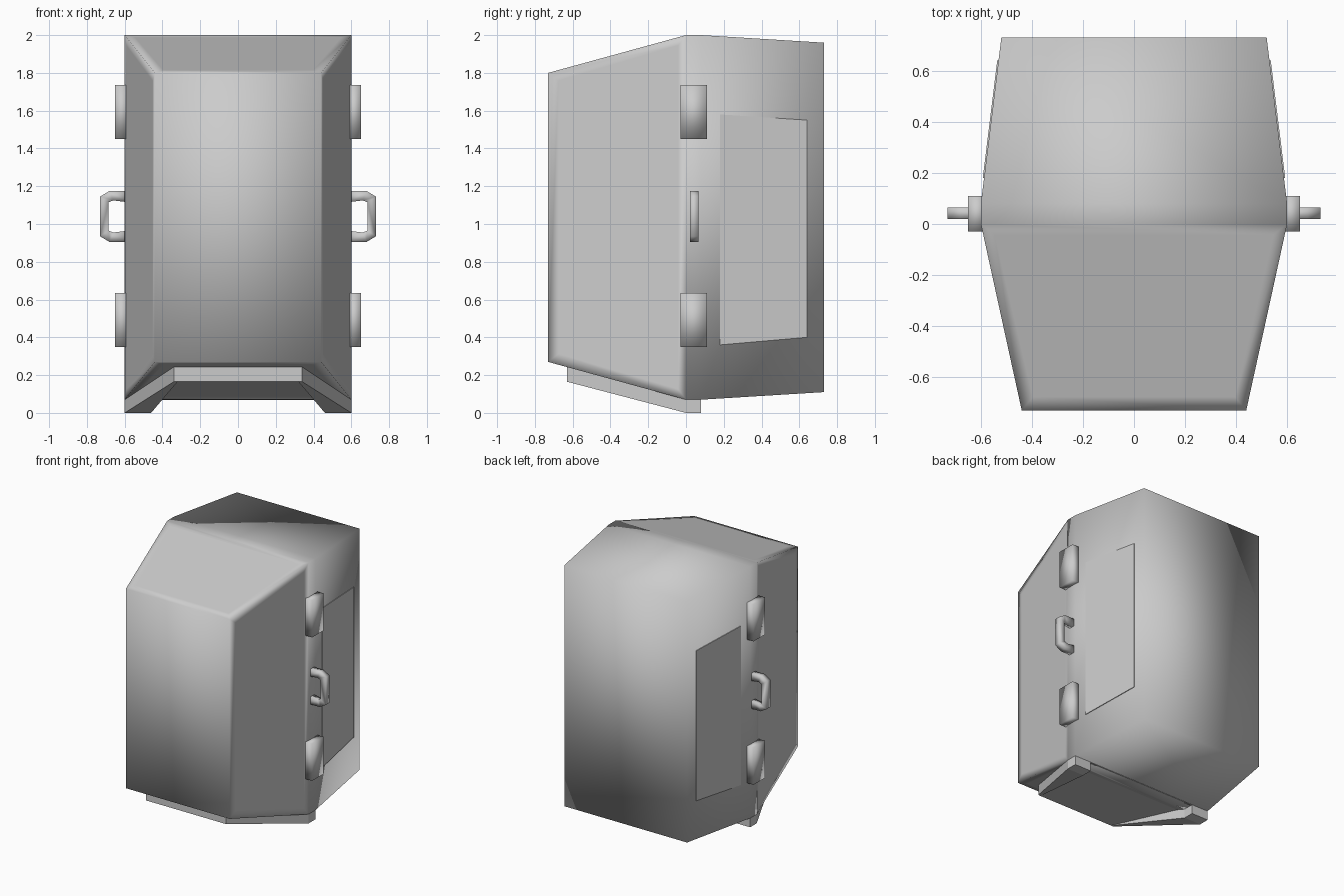
import bpy, bmesh
from mathutils import Vector

cube = bpy.data.objects.get("Cube")
if cube:
    bpy.data.objects.remove(cube, do_unlink=True)

grey = bpy.data.materials.new("plain_grey")
grey.use_nodes = True
COLOUR = (0.6, 0.6, 0.6, 1)
grey.diffuse_color = COLOUR
grey.node_tree.nodes["Principled BSDF"].inputs["Base Color"].default_value = COLOUR


def finish(name, bm, smooth=True, mirror=False):
    """Turn a bmesh into a shaded, coloured and optionally mirrored object."""
    bmesh.ops.recalc_face_normals(bm, faces=bm.faces)
    for f in bm.faces:
        f.smooth = smooth
    mesh = bpy.data.meshes.new(name)
    bm.to_mesh(mesh)
    bm.free()
    mesh.materials.append(grey)
    obj = bpy.data.objects.new(name, mesh)
    bpy.context.collection.objects.link(obj)
    if mirror:
        obj.modifiers.new("Mirror", 'MIRROR').use_clip = False
    return obj


def loft(rings, closed=False):
    """Bridge rings of points; cap the ends, or join them when closed."""
    bm = bmesh.new()
    vs = [[bm.verts.new(p) for p in r] for r in rings]
    n = len(vs[0])
    pairs = list(zip(vs, vs[1:] + vs[:1])) if closed else list(zip(vs, vs[1:]))
    for a, b in pairs:
        for i in range(n):
            j = (i + 1) % n
            bm.faces.new((a[i], a[j], b[j], b[i]))
    if not closed:
        bm.faces.new(vs[0])
        bm.faces.new(vs[-1])
    return bm


def rect(y, x0, x1, z0, z1):
    return [(x0, y, z0), (x1, y, z0), (x1, y, z1), (x0, y, z1)]


# Main shell: tapered front, widest band in the middle, tapered back
bm = loft([rect(y, -w, w, z0, z1) for y, w, z0, z1 in (
    (-0.73, 0.44, 0.27, 1.80), (0.0, 0.60, 0.07, 2.0),
    (0.08, 0.60, 0.07, 2.0), (0.73, 0.52, 0.11, 1.96))])
bm.normal_update()
front_facets = [f for f in bm.faces if -0.7 < f.calc_center_median().y < -0.1]
bmesh.ops.inset_individual(bm, faces=front_facets, thickness=0.07)
finish("body_shell", bm)

# Sloped base plate under the front
bm = loft([rect(-0.63, -0.34, 0.34, 0.165, 0.26),
           rect(0.08, -0.50, 0.50, 0.068, 0.10)])
finish("base_plate", bm, smooth=False)

# Skids that widen from the front towards the middle band
bm = loft([rect(-0.63, 0.32, 0.34, 0.165, 0.25),
           rect(0.0, 0.46, 0.60, 0.0, 0.07),
           rect(0.08, 0.46, 0.60, 0.0, 0.07)])
finish("skids", bm, smooth=False, mirror=True)

# Flat plates on the rear flanks
slope = (0.52 - 0.60) / (0.73 - 0.08)


def flank(y, z, lift):
    return (0.60 + slope * (y - 0.08) + lift, y, z)


corners = ((0.18, 0.36), (0.64, 0.40), (0.64, 1.55), (0.18, 1.58))
bm = loft([[flank(y, z, lift) for y, z in corners] for lift in (-0.003, 0.005)])
finish("side_panels", bm, smooth=False, mirror=True)

# Clasps at two heights
for label, z in (("lower", 0.35), ("upper", 1.45)):
    bm = loft([rect(y, 0.58, 0.65, z, z + 0.285) for y in (-0.03, 0.11)])
    finish(label + "_clasps", bm, mirror=True)

# Carrying handles: a square-section bar swept along a bent path
outer = ((0.58, 1.175), (0.68, 1.175), (0.73, 1.145),
         (0.73, 0.935), (0.68, 0.905), (0.58, 0.905))
inner = ((0.58, 1.115), (0.66, 1.125), (0.685, 1.115),
         (0.685, 0.965), (0.66, 0.955), (0.58, 0.965))
bm = loft([[(o[0], 0.02, o[1]), (o[0], 0.065, o[1]),
            (i[0], 0.065, i[1]), (i[0], 0.02, i[1])]
           for o, i in zip(outer, inner)])
finish("handles", bm, mirror=True)
